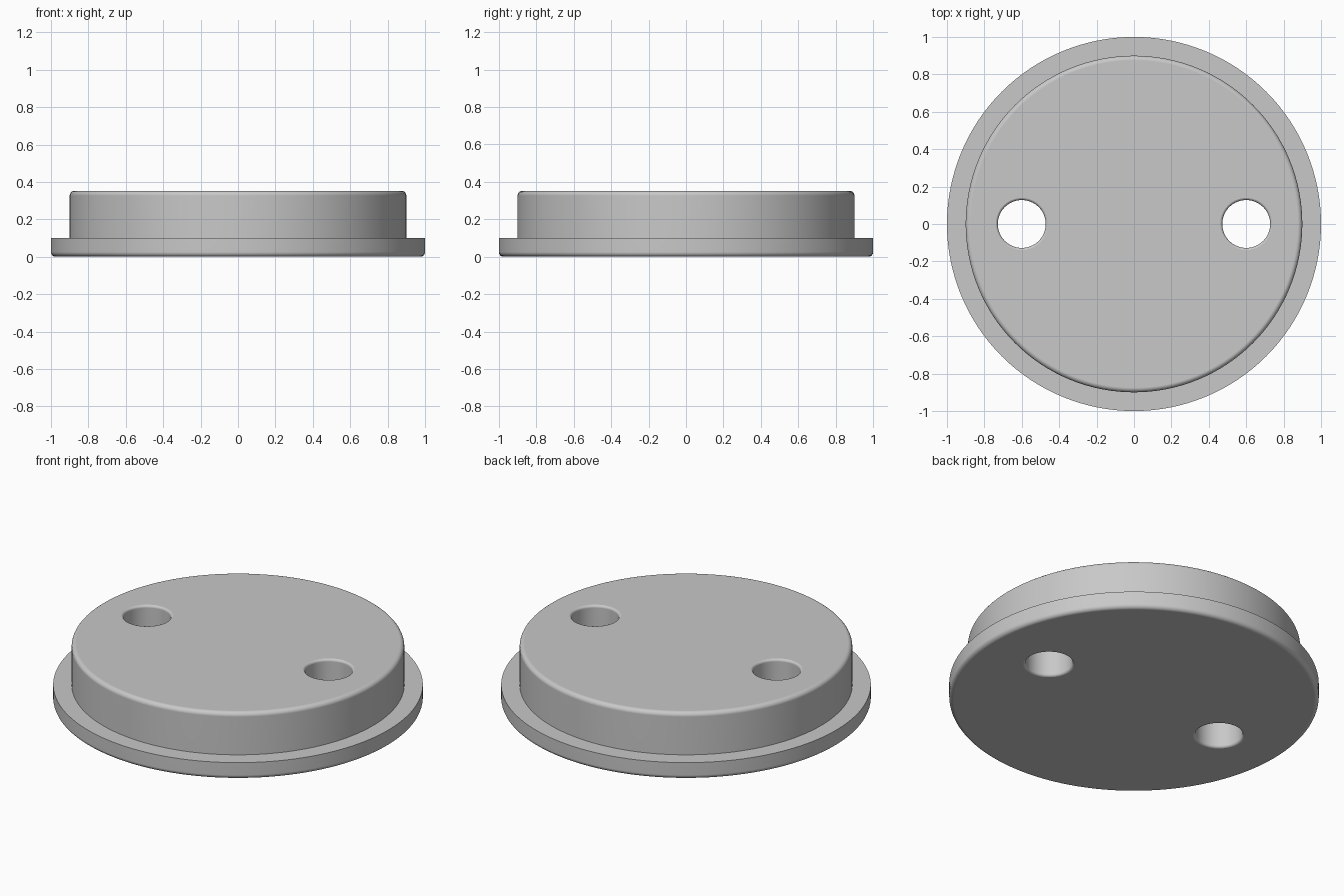
import bpy, bmesh
from math import cos, sin, pi, radians

cube = bpy.data.objects.get("Cube")
if cube:
    bpy.data.objects.remove(cube, do_unlink=True)

FLANGE_R, FLANGE_H = 1.0, 0.1
BODY_R, HEIGHT = 0.9, 0.352
FILLET = 0.025
HOLE_R, HOLE_X, HOLE_FILLET = 0.128, 0.6, 0.015

grey = bpy.data.materials.new("plain grey")
grey.use_nodes = True
colour = (0.58, 0.58, 0.58, 1)
grey.diffuse_color = colour
grey.node_tree.nodes["Principled BSDF"].inputs["Base Color"].default_value = colour


def arc(cx, cz, radius, start, end, steps=6):
    """Points (r, z) along a fillet arc, angles in degrees."""
    angles = [radians(start + (end - start) * i / steps) for i in range(steps + 1)]
    return [(cx + radius * cos(a), cz + radius * sin(a)) for a in angles]


def lathe(name, profile, segments, x=0):
    """Closed solid turned about a vertical axis from a rising profile."""
    bm = bmesh.new()
    turns = [2 * pi * i / segments for i in range(segments)]
    rings = [[bm.verts.new((r * cos(t), r * sin(t), z)) for t in turns]
             for r, z in profile]
    for low, high in zip(rings, rings[1:]):
        for i in range(segments):
            j = (i + 1) % segments
            bm.faces.new((low[i], low[j], high[j], high[i]))
    bm.faces.new(rings[0][::-1])
    bm.faces.new(rings[-1])
    mesh = bpy.data.meshes.new(name)
    bm.to_mesh(mesh)
    bm.free()
    mesh.materials.append(grey)
    obj = bpy.data.objects.new(name, mesh)
    obj.location.x = x
    bpy.context.collection.objects.link(obj)
    return obj


# Flanged disc: rounded bottom rim, sharp step, rounded top rim
plug = lathe("flanged_plug",
             arc(FLANGE_R - FILLET, FILLET, FILLET, -90, 0)
             + [(FLANGE_R, FLANGE_H), (BODY_R, FLANGE_H)]
             + arc(BODY_R - FILLET, HEIGHT - FILLET, FILLET, 0, 90), 128)

bpy.ops.object.select_all(action="DESELECT")
bpy.context.view_layer.objects.active = plug
plug.select_set(True)

# Two through holes, flared to round their mouths at both ends
over = 0.0005
flare_r = HOLE_R + HOLE_FILLET
low_z = HOLE_FILLET - over
high_z = HEIGHT - low_z
hole_profile = ([(flare_r, -0.02)]
                + arc(flare_r, low_z, HOLE_FILLET, 270, 180)
                + arc(flare_r, high_z, HOLE_FILLET, 180, 90)
                + [(flare_r, HEIGHT + 0.02)])
for side in (-1, 1):
    cutter = lathe("hole_cutter", hole_profile, 64, side * HOLE_X)
    cutter.hide_render = True
    cut = plug.modifiers.new("hole", "BOOLEAN")
    cut.operation = "DIFFERENCE"
    cut.solver = "EXACT"
    cut.object = cutter
    bpy.ops.object.modifier_apply(modifier=cut.name)
    bpy.data.objects.remove(cutter, do_unlink=True)

# Smooth curves, crisp step, flat faces kept flat
bpy.ops.object.shade_smooth_by_angle(angle=radians(40))
weighted = plug.modifiers.new("flat_faces", "WEIGHTED_NORMAL")
weighted.keep_sharp = True
